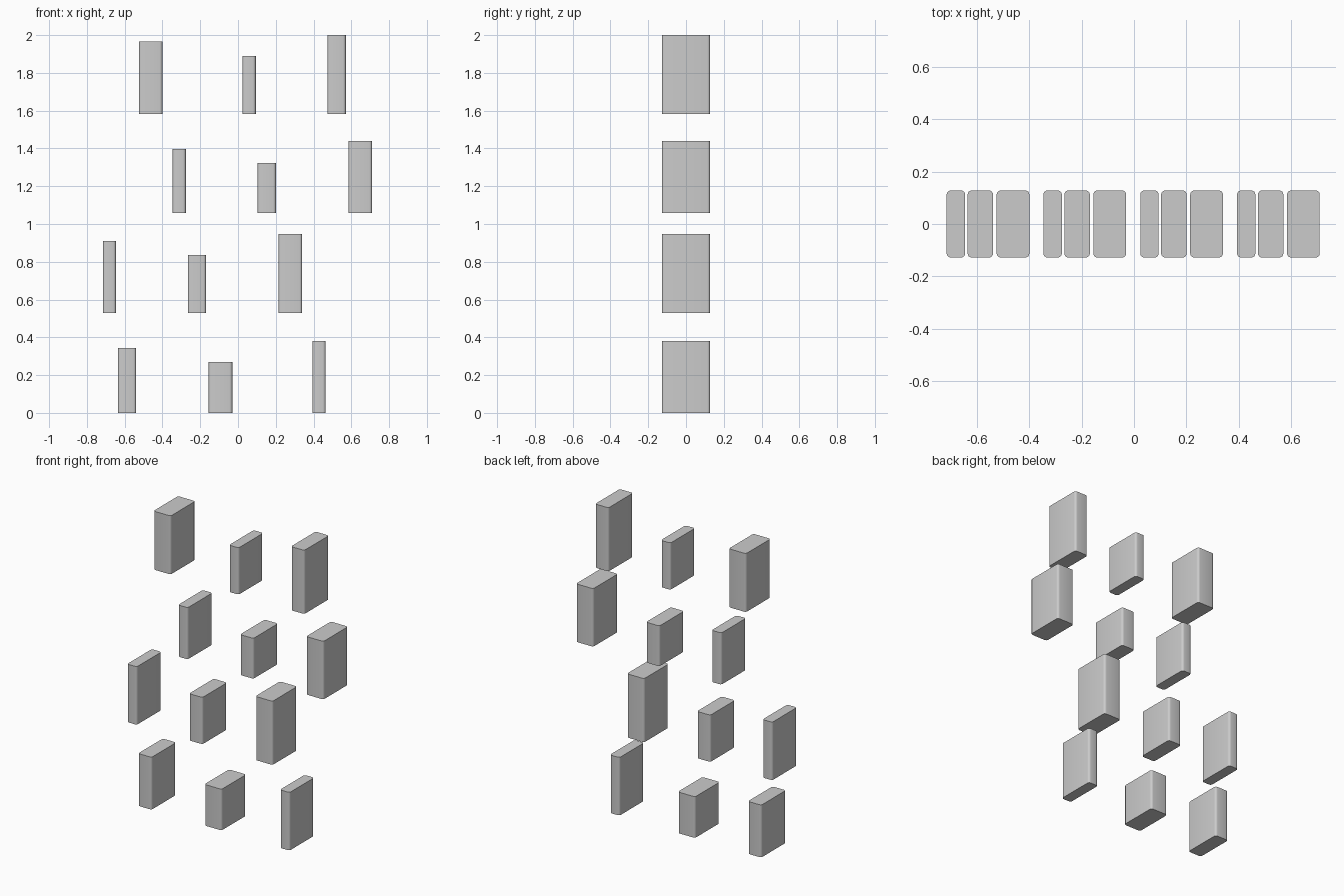
import bpy, bmesh

if "Cube" in bpy.data.objects:
    bpy.data.objects.remove(bpy.data.objects["Cube"])

grey = bpy.data.materials.new("light_grey")
grey.diffuse_color = (0.6, 0.6, 0.6, 1)
grey.use_nodes = True
grey.node_tree.nodes["Principled BSDF"].inputs["Base Color"].default_value = grey.diffuse_color

DEPTH, RADIUS = 0.256, 0.015
SHELF_Z = {1: 0.0, 2: 0.529, 3: 1.058, 4: 1.582}      # base height of each row
SLOTS = [(0.0, 0.07), (0.08, 0.097), (0.191, 0.125)]  # offset, thickness in a group
ROWS = [2, 1, 4, 3]                                   # row order from left to right
HEIGHTS = [0.381, 0.344, 0.384, 0.339, 0.307, 0.270,
           0.307, 0.265, 0.418, 0.381, 0.418, 0.381]


def book(name, x0, width, z0, height):
    """Upright block with rounded vertical edges."""
    bm = bmesh.new()
    bmesh.ops.create_cube(bm, size=1)
    for v in bm.verts:
        v.co.x = x0 + (v.co.x + 0.5) * width
        v.co.y *= DEPTH
        v.co.z = z0 + (v.co.z + 0.5) * height
    upright = [e for e in bm.edges
               if abs(e.verts[0].co.z - e.verts[1].co.z) > 0.1]
    bmesh.ops.bevel(bm, geom=upright, offset=RADIUS, segments=4,
                    profile=0.5, affect='EDGES')
    # smooth round the corners, crisp at the top and bottom
    for f in bm.faces:
        f.smooth = True
    for e in bm.edges:
        e.smooth = e.calc_face_angle(0) < 0.7
    mesh = bpy.data.meshes.new(name)
    bm.to_mesh(mesh)
    bm.free()
    mesh.materials.append(grey)
    ob = bpy.data.objects.new(name, mesh)
    bpy.context.collection.objects.link(ob)


# Twelve books: four groups of three thicknesses, staggered over four rows
for i, h in enumerate(HEIGHTS):
    offset, width = SLOTS[i % 3]
    x0 = -0.716 + 0.37 * (i // 3) + offset
    book(f"book_{i + 1}", x0, width, SHELF_Z[ROWS[i % 4]], h)
